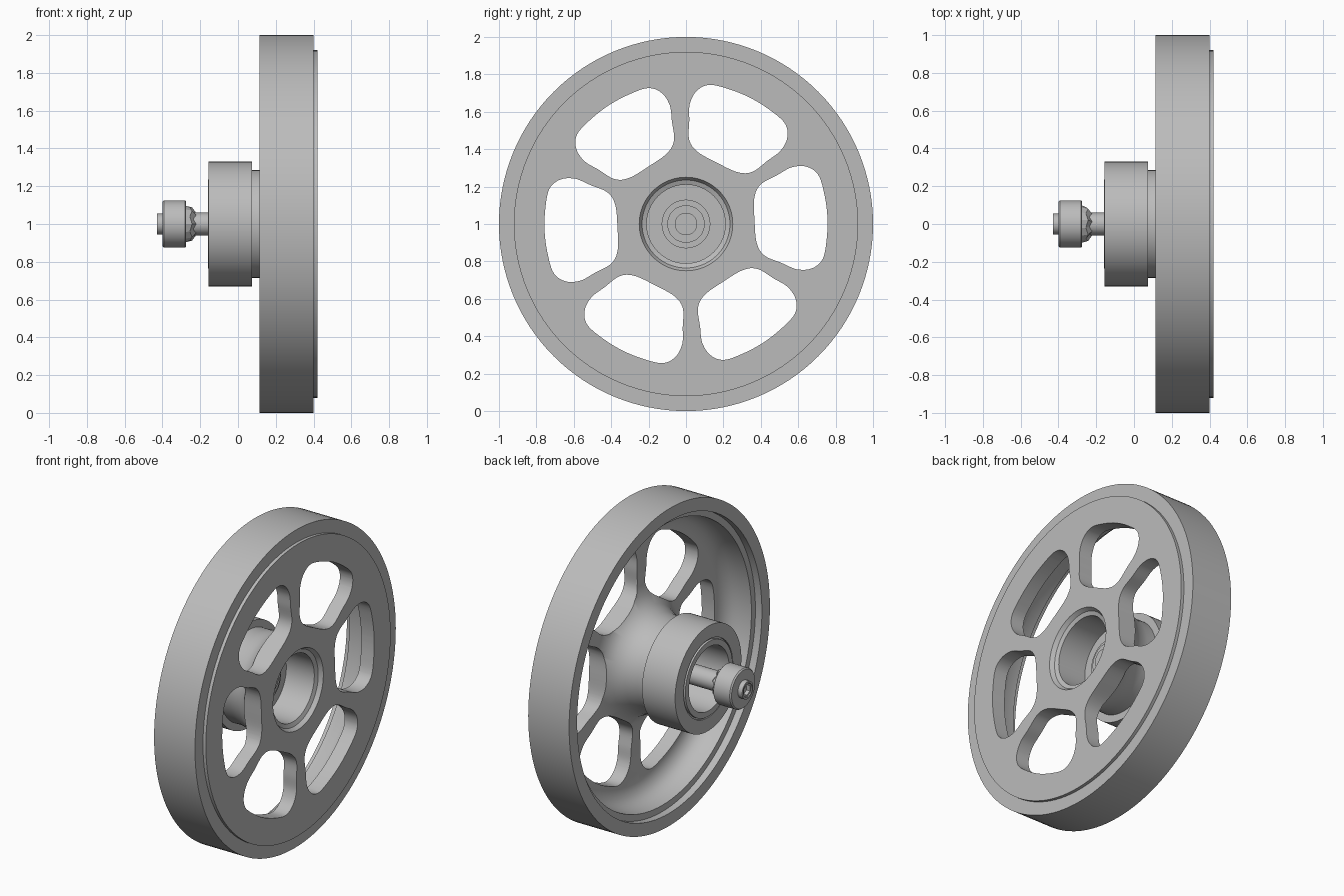
import bpy, bmesh, math
from mathutils import Vector, Matrix

cube = bpy.data.objects.get("Cube")
if cube:
    bpy.data.objects.remove(cube)

grey = bpy.data.materials.new("plain grey")
grey.use_nodes = True
GREY = (0.5, 0.5, 0.5, 1)
grey.diffuse_color = GREY
grey.node_tree.nodes["Principled BSDF"].inputs["Base Color"].default_value = GREY


def finish(bm, name):
    bmesh.ops.recalc_face_normals(bm, faces=bm.faces)
    mesh = bpy.data.meshes.new(name)
    bm.to_mesh(mesh)
    bm.free()
    mesh.materials.append(grey)
    ob = bpy.data.objects.new(name, mesh)
    bpy.context.collection.objects.link(ob)
    return ob


def smooth(ob):
    bpy.ops.object.select_all(action="DESELECT")
    ob.select_set(True)
    bpy.context.view_layer.objects.active = ob
    bpy.ops.object.shade_smooth_by_angle(angle=math.radians(32))


def lathe(name, profile, steps=96, closed=False):
    """Revolve (radius, x) points about the wheel axis."""
    bm = bmesh.new()
    verts = [bm.verts.new((x, 0, 1 + r)) for r, x in profile]
    pairs = list(zip(verts, verts[1:] + verts[:1] if closed else verts[1:]))
    edges = [bm.edges.new(p) for p in pairs]
    bmesh.ops.spin(bm, geom=verts + edges, cent=(0, 0, 1), axis=(1, 0, 0),
                   angle=math.tau, steps=steps)
    bmesh.ops.remove_doubles(bm, verts=bm.verts, dist=0.0002)
    return finish(bm, name)


def smooth_loop(points, cuts=6):
    """Catmull-Rom curve through a closed ring of points."""
    out, n = [], len(points)
    for i in range(n):
        a, b, c, d = (points[(i + k) % n] for k in (-1, 0, 1, 2))
        for s in range(cuts):
            t = s / cuts
            out.append(0.5 * (2 * b + (c - a) * t + (2 * a - 5 * b + 4 * c - d) * t * t
                              + (3 * b - a - 3 * c + d) * t ** 3))
    return out


# Rim, web and flared hub neck in one turned body
wheel = lathe("wheel_body", [
    (0.25, 0.42), (0.92, 0.42), (0.92, 0.40), (1.0, 0.40), (1.0, 0.115),
    (0.92, 0.115), (0.92, 0.16), (0.88, 0.16), (0.875, 0.23), (0.86, 0.275),
    (0.83, 0.31), (0.78, 0.33), (0.46, 0.33), (0.39, 0.315), (0.335, 0.275),
    (0.30, 0.21), (0.285, 0.14), (0.285, 0.06), (0.21, 0.06), (0.21, 0.385),
    (0.235, 0.395)], steps=128, closed=True)

# Six rounded windows cut through the web
half = [Vector(p) for p in [
    (0.367, 0), (0.372, 0.12), (0.41, 0.19), (0.5, 0.235), (0.58, 0.273),
    (0.66, 0.272), (0.72, 0.225), (0.747, 0.12), (0.757, 0)]]
outline = smooth_loop(half + [Vector((p.x, -p.y)) for p in half[-2:0:-1]])
bm = bmesh.new()
for i in range(6):
    turn = Matrix.Rotation(math.radians(3 + 60 * i), 2)
    ring = [turn @ p for p in outline]
    face = bm.faces.new([bm.verts.new((0.25, p.x, 1 + p.y)) for p in ring])
    ext = bmesh.ops.extrude_face_region(bm, geom=[face])["geom"]
    bmesh.ops.translate(bm, vec=(0.25, 0, 0),
                        verts=[v for v in ext if isinstance(v, bmesh.types.BMVert)])
cutter = finish(bm, "window_cutter")
cutter.hide_render = True
cutter.hide_viewport = True
mod = wheel.modifiers.new("windows", "BOOLEAN")
mod.object = cutter
mod.solver = "EXACT"
bpy.context.view_layer.update()
cut_mesh = bpy.data.meshes.new_from_object(
    wheel.evaluated_get(bpy.context.evaluated_depsgraph_get()))
wheel.modifiers.clear()
wheel.data = cut_mesh
bpy.data.objects.remove(cutter)
smooth(wheel)

# Hub drum with a shallow groove in its end face
smooth(lathe("hub_drum", [
    (0.33, 0.075), (0.33, -0.155), (0.245, -0.155), (0.245, -0.145),
    (0.235, -0.145), (0.235, -0.16), (0.2, -0.16), (0.2, 0.075)], closed=True))

# Floor of the bore, stepped around the axle end
smooth(lathe("bore_floor", [
    (0, 0.24), (0.06, 0.24), (0.06, 0.225), (0.1, 0.225), (0.1, 0.21), (0.13, 0.21),
    (0.13, 0.19), (0.211, 0.19), (0.211, 0.1), (0, 0.1)]))

# Axle
smooth(lathe("axle", [(0, 0.12), (0.06, 0.12), (0.06, -0.28), (0, -0.28)], steps=48))

# Ragged collar behind the end cap
bm = bmesh.new()
n = 14
rings = []
for r, x, jag in ((0.058, -0.235, 0.015), (0.09, -0.255, 0.012), (0.1, -0.28, 0)):
    rings.append([bm.verts.new((x + jag * (i % 2), r * math.cos(math.tau * i / n),
                                1 + r * math.sin(math.tau * i / n))) for i in range(n)])
for a, b in zip(rings, rings[1:]):
    for i in range(n):
        j = (i + 1) % n
        bm.faces.new((a[i], a[j], b[j], b[i]))
finish(bm, "ragged_collar")

# End cap
smooth(lathe("end_cap", [
    (0, -0.275), (0.12, -0.275), (0.125, -0.28), (0.125, -0.392), (0.118, -0.4),
    (0, -0.4)], steps=64))

# Stub with a six-sided socket
smooth(lathe("stub_ring", [
    (0.055, -0.39), (0.055, -0.43), (0.044, -0.43), (0.044, -0.39)], steps=48, closed=True))
lathe("stub_socket", [
    (0.046, -0.425), (0.033, -0.425), (0.033, -0.402), (0, -0.402)], steps=6)
